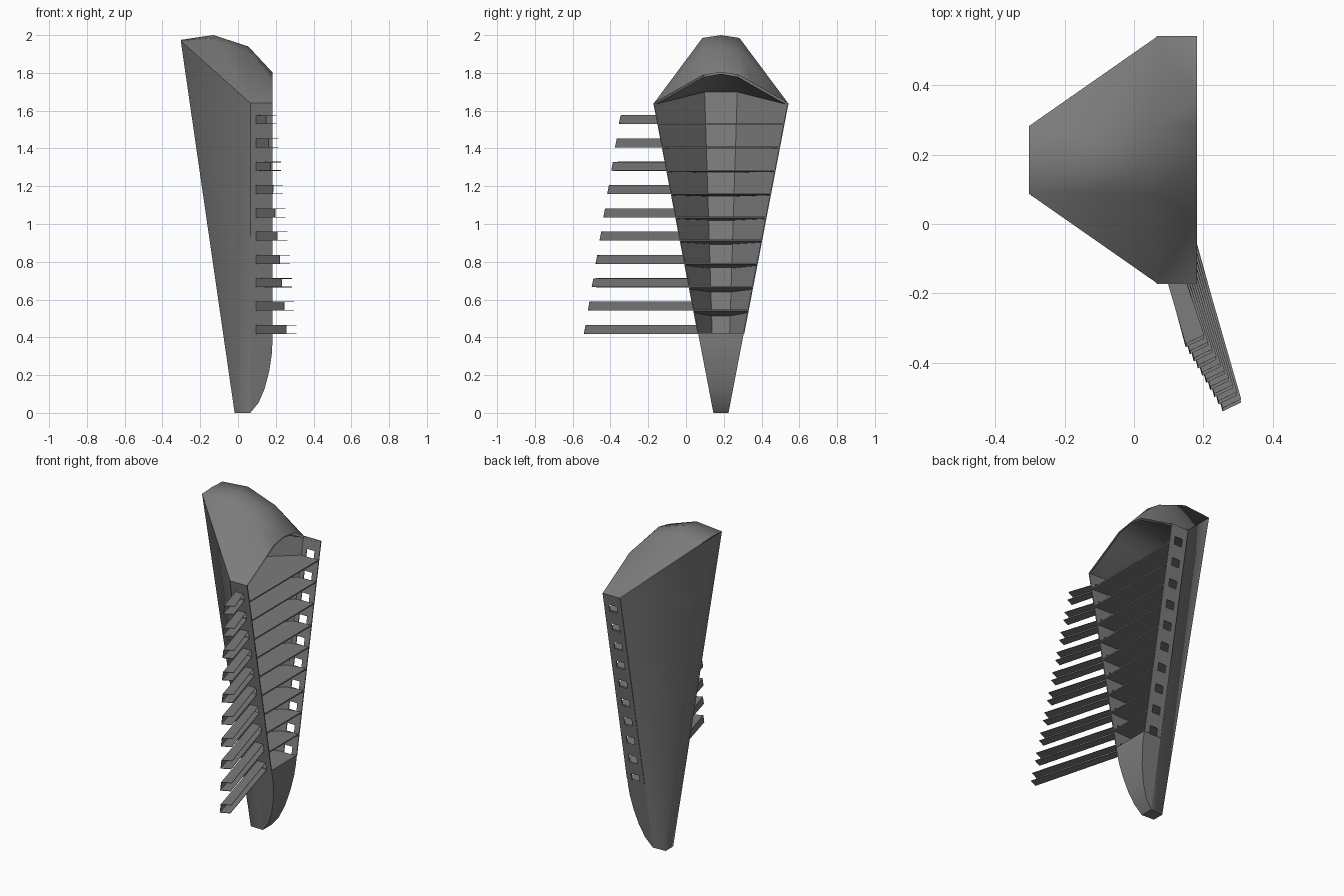
import bpy, bmesh, math

if "Cube" in bpy.data.objects:
    bpy.data.objects.remove(bpy.data.objects["Cube"])

C = 0.185                                   # y of the shell's mirror plane
FOLD, FRONT, HOLE0, HOLE1 = 0.065, 0.182, 0.095, 0.148
TOP, N, BAR_H = 1.64, 10, 0.045
slots = [0.42 + 0.1233 * i for i in range(N)]

grey = bpy.data.materials.new("dark_grey")
grey.diffuse_color = (0.2, 0.2, 0.2, 1)
grey.use_nodes = True
grey.node_tree.nodes["Principled BSDF"].inputs["Base Color"].default_value = grey.diffuse_color


def half(z):                                # half width at the side panels
    return 0.04 + 0.315 * z / TOP


def back_half(z):                           # half width of the back panel
    return 0.036 + 0.062 * z / 1.97


def back_x(z):
    return -0.018 - 0.1447 * z


def build(name, polys, thick=0.0, angle=0):
    bm = bmesh.new()
    for p in polys:
        bm.faces.new([bm.verts.new(v) for v in p])
    bmesh.ops.remove_doubles(bm, verts=bm.verts, dist=0.0005)
    bmesh.ops.dissolve_degenerate(bm, edges=bm.edges, dist=0.0005)
    bmesh.ops.recalc_face_normals(bm, faces=bm.faces)
    me = bpy.data.meshes.new(name)
    bm.to_mesh(me)
    bm.free()
    me.materials.append(grey)
    ob = bpy.data.objects.new(name, me)
    bpy.context.collection.objects.link(ob)
    if angle:
        bpy.ops.object.select_all(action='DESELECT')
        ob.select_set(True)
        bpy.context.view_layer.objects.active = ob
        bpy.ops.object.shade_smooth_by_angle(angle=math.radians(angle))
    if thick:
        m = ob.modifiers.new("thickness", 'SOLIDIFY')
        m.thickness, m.offset = thick, 0
    return ob


# Perforated side panels
panels = []
cols = [FOLD, HOLE0, HOLE1, FRONT]
rows = sorted(slots + [z + BAR_H for z in slots]) + [TOP]
for s in (-1, 1):
    for z0, z1 in zip(rows, rows[1:]):
        for k in range(3):
            if k == 1 and any(abs(z0 - z) < 1e-6 for z in slots):
                continue
            a, b = cols[k], cols[k + 1]
            y0, y1 = C + s * half(z0), C + s * half(z1)
            panels.append([(a, y0, z0), (b, y0, z0), (b, y1, z1), (a, y1, z1)])
build("side_panels", panels, 0.006)


# Slanted walls and back panel: a softly shaded outside and a faceted lining
def back_shell(inset):
    polys = []
    zs = [TOP * i / 12 for i in range(13)]

    def fold(z, s):
        return (FOLD, C + s * (half(z) - inset), z)

    def rear(z, s):
        return (back_x(z) + inset, C + s * (back_half(z) - inset * 0.5), z)
    for z0, z1 in zip(zs, zs[1:]):
        for s in (-1, 1):
            polys.append([fold(z0, s), rear(z0, s), rear(z1, s), fold(z1, s)])
        polys.append([rear(z0, -1), rear(z0, 1), rear(z1, 1), rear(z1, -1)])
    for s in (-1, 1):
        polys.append([fold(TOP, s), rear(TOP, s), rear(1.97, s)])
    polys.append([rear(TOP, -1), rear(TOP, 1), rear(1.97, 1), rear(1.97, -1)])
    return polys


build("back_shell", back_shell(0), angle=80)
build("back_lining", back_shell(0.006))

# Curved closed tip below the slots
tip = []
curve = [(FOLD, 0), (0.11, 0.055), (0.142, 0.13), (0.165, 0.22), (0.179, 0.31), (FRONT, 0.37), (FRONT, 0.42)]
for (x0, z0), (x1, z1) in zip(curve, curve[1:]):
    h0, h1 = half(z0), half(z1)
    tip.append([(x0, C - h0, z0), (x0, C + h0, z0), (x1, C + h1, z1), (x1, C - h1, z1)])
    for s in (-1, 1):
        tip.append([(FOLD, C + s * h0, z0), (x0, C + s * h0, z0), (x1, C + s * h1, z1), (FOLD, C + s * h1, z1)])
tip.append([(FOLD, C - half(0), 0), (FOLD, C + half(0), 0),
            (back_x(0), C + back_half(0), 0), (back_x(0), C - back_half(0), 0)])
build("tip", tip, angle=20)

# Hood: ridge rows fanning down to the shoulder corners, arched front edge
ridge = [(-0.303, 1.97, 1.975), (-0.13, 1.985, 2.0), (0.055, 1.92, 1.94), (FRONT, 1.787, 1.803)]
arch = [(0.355, 1.64), (0.17, 1.745), (0.098, 1.787), (0.0, 1.803)]
hood = []
for s in (-1, 1):
    corner = (FOLD, C + s * 0.355, TOP)
    for i, ((x0, e0, c0), (x1, e1, c1)) in enumerate(zip(ridge, ridge[1:])):
        p0, p1 = (x0, C + s * 0.098, e0), (x1, C + s * 0.098, e1)
        hood.append([p0, p1, (x1, C, c1), (x0, C, c0)])
        if i < 2:
            hood.append([corner, p0, p1])
        else:
            mid = (FRONT, C + s * 0.17, 1.745)
            hood += [[corner, p0, mid], [p0, p1, mid], [corner, mid, (FRONT, C + s * 0.355, TOP)]]
build("hood", hood, angle=80)

# Ceiling under the hood, dropping from the arch to the back panel
ceiling = []
zb = 1.70
for s in (-1, 1):
    f = [(FRONT - 0.003, C + s * (y - 0.008 * (y > 0)), z - 0.008) for y, z in arch]
    side = (FOLD + 0.004, C + s * 0.345, TOP - 0.006)
    bk = (back_x(zb) + 0.01, C + s * (back_half(zb) - 0.008), zb)
    ceiling += [[f[0], f[1], side], [side, f[1], bk],
                [f[1], f[2], bk], [f[2], f[3], (back_x(zb) + 0.01, C, zb), bk]]
build("hood_ceiling", ceiling, angle=60)

# Louvre shelves, tilted down to the back a little more lower down
for i, z in enumerate(slots):
    zb = z - 0.03 * (1 - i / (N - 1)) if i else z
    zm = z + (zb - z) * 0.4
    pts = [(FRONT - 0.002, half(z) - 0.002, z), (FOLD, half(zm) - 0.008, zm),
           (back_x(zb) + 0.012, back_half(zb) - 0.008, zb)]
    faces = [[(x, C + t * y, zz) for (x, y, zz), t in ((p, -1), (p, 1), (q, 1), (q, -1))]
             for p, q in zip(pts, pts[1:])]
    build(f"shelf_{i + 1}", faces, 0.008)

# Channel bars slanting out of the near-side slots, open towards +x
for i, z in enumerate(slots):
    length = 0.605 - 0.0443 * i
    zt = z + BAR_H

    def pt(x, zz, out):
        y = C - half(zz)
        if out:
            return (x + 0.267 * length, y - length + 0.48 * (x - HOLE0) + (zz - z) * 0.4, zz)
        return (x, y, zz)
    path = [(HOLE1, z), (HOLE0, z), (HOLE0, zt), (HOLE1, zt)]
    build(f"bar_{i + 1}", [[pt(*p, 0), pt(*q, 0), pt(*q, 1), pt(*p, 1)] for p, q in zip(path, path[1:])], 0.003)
